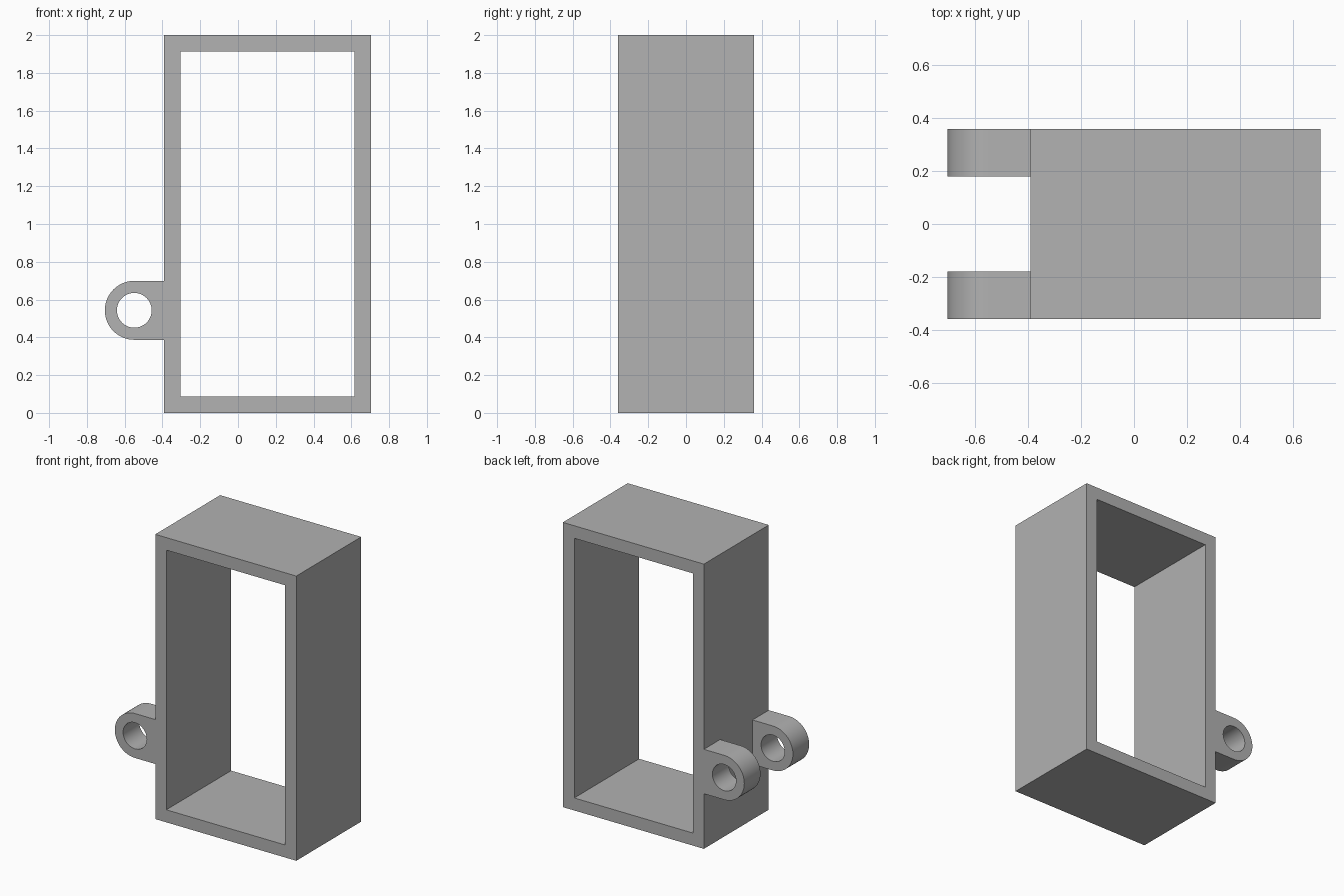
import bpy, bmesh
from math import sin, cos, pi, radians

cube = bpy.data.objects.get("Cube")
if cube:
    bpy.data.objects.remove(cube, do_unlink=True)

grey = bpy.data.materials.new("plain grey")
grey.use_nodes = True
grey.diffuse_color = (0.445, 0.445, 0.445, 1)
grey.node_tree.nodes["Principled BSDF"].inputs["Base Color"].default_value = grey.diffuse_color

HALF_DEPTH = 0.36
WALL_X = -0.391


def rectangle(x0, x1, z0, z1):
    return [(x0, z0), (x1, z0), (x1, z1), (x0, z1)]


def arc(cx, cz, r, start, end, steps):
    angles = [start + (end - start) * i / steps for i in range(steps + 1)]
    return [(cx + r * cos(a), cz + r * sin(a)) for a in angles]


def pierced_plate(name, outline, hole, y0, y1):
    """Fill between an outline and its hole, then extrude from y0 to y1."""
    bm = bmesh.new()
    edges = []
    for loop in (outline, hole):
        verts = [bm.verts.new((x, y0, z)) for x, z in loop]
        edges += [bm.edges.new((v, verts[i - 1])) for i, v in enumerate(verts)]
    bmesh.ops.triangle_fill(bm, use_beauty=True, edges=edges, normal=(0, -1, 0))
    result = bmesh.ops.extrude_face_region(bm, geom=bm.faces[:], use_keep_orig=True)
    moved = [g for g in result["geom"] if isinstance(g, bmesh.types.BMVert)]
    bmesh.ops.translate(bm, verts=moved, vec=(0, y1 - y0, 0))
    bmesh.ops.recalc_face_normals(bm, faces=bm.faces[:])
    mesh = bpy.data.meshes.new(name)
    bm.to_mesh(mesh)
    bm.free()
    mesh.materials.append(grey)
    obj = bpy.data.objects.new(name, mesh)
    bpy.context.collection.objects.link(obj)
    return obj


# Open rectangular frame
pierced_plate("frame", rectangle(WALL_X, 0.705, 0, 2),
              rectangle(-0.305, 0.616, 0.088, 1.912), -HALF_DEPTH, HALF_DEPTH)

# Pair of rounded hinge lugs with pin holes
cx, cz, radius = -0.549, 0.543, 0.156
lug_outline = ([(WALL_X, cz + radius)] + arc(cx, cz, radius, pi / 2, 3 * pi / 2, 32)
               + [(WALL_X, cz - radius)])
pin_hole = arc(cx, cz, 0.092, 0, 2 * pi, 48)[:-1]
for name, y0, y1 in (("front_lug", -HALF_DEPTH, -0.18), ("back_lug", 0.18, HALF_DEPTH)):
    lug = pierced_plate(name, lug_outline, pin_hole, y0, y1)
    bpy.ops.object.select_all(action='DESELECT')
    lug.select_set(True)
    bpy.context.view_layer.objects.active = lug
    bpy.ops.object.shade_smooth_by_angle(angle=radians(30))
